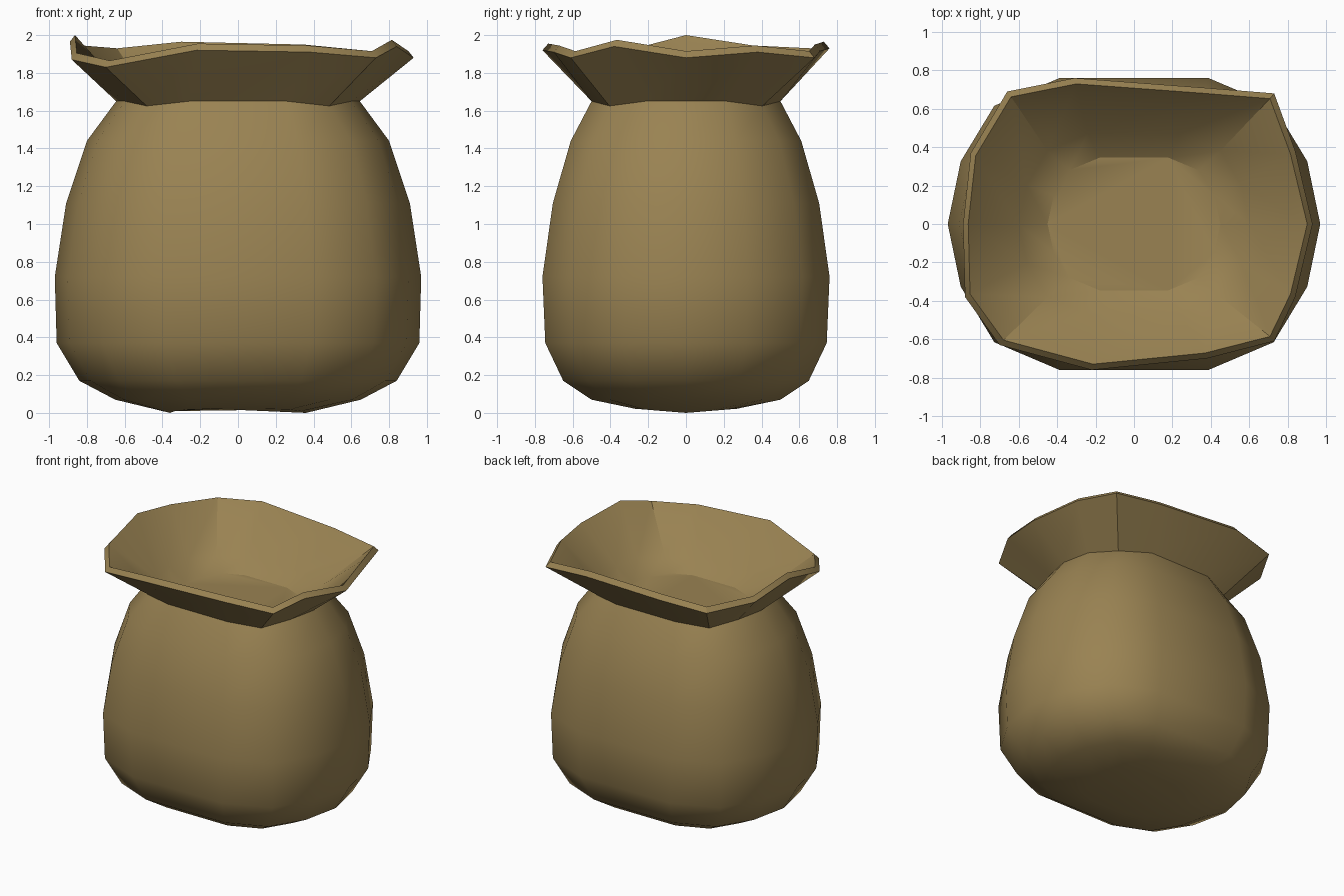
import bpy, bmesh, math

cube = bpy.data.objects.get("Cube")
if cube:
    bpy.data.objects.remove(cube, do_unlink=True)

# Burlap colour
cloth = bpy.data.materials.new("tan_burlap")
cloth.use_nodes = True
colour = (0.32, 0.225, 0.085, 1)
cloth.diffuse_color = colour
bsdf = cloth.node_tree.nodes["Principled BSDF"]
bsdf.inputs["Base Color"].default_value = colour
bsdf.inputs["Roughness"].default_value = 0.9

# Rounded-rectangle outline with 14 sides, mirrored from one quarter
QUARTER = [(0.93, 0.43), (0.75, 0.81), (0.4, 1)]
HALF = QUARTER + [(-x, y) for x, y in reversed(QUARTER)]
OUTLINE = [(1, 0)] + HALF + [(-1, 0)] + [(x, -y) for x, y in reversed(HALF)]


def ring(half_x, half_y, z, dip=0.0, ridge=0.0):
    """Horizontal loop; dip lowers the corners, ridge raises front and back."""
    return [(half_x * x, half_y * y,
             z - dip * (abs(x) == QUARTER[1][0]) + ridge * abs(y))
            for x, y in OUTLINE]


def skin(name, rings, cap_first=False, cap_last=False):
    bm = bmesh.new()
    loops = [[bm.verts.new(p) for p in r] for r in rings]
    n = len(OUTLINE)
    for low, high in zip(loops, loops[1:]):
        for i in range(n):
            j = (i + 1) % n
            bm.faces.new((low[i], low[j], high[j], high[i]))
    if cap_first:
        bm.faces.new(list(reversed(loops[0])))
    if cap_last:
        bm.faces.new(loops[-1])
    mesh = bpy.data.meshes.new(name)
    bm.to_mesh(mesh)
    bm.free()
    mesh.materials.append(cloth)
    obj = bpy.data.objects.new(name, mesh)
    bpy.context.collection.objects.link(obj)
    return obj


def smooth(obj, degrees):
    bpy.ops.object.select_all(action="DESELECT")
    obj.select_set(True)
    bpy.context.view_layer.objects.active = obj
    bpy.ops.object.shade_smooth_by_angle(angle=math.radians(degrees))


neck = ring(0.645, 0.5, 1.65, dip=0.025)

# Plump body from the underside up to the neck
body_profile = [(0.65, 0.5, 0.07), (0.84, 0.65, 0.17), (0.96, 0.745, 0.37),
                (0.97, 0.76, 0.72), (0.91, 0.705, 1.11), (0.8, 0.61, 1.44)]
underside = ring(0.36, 0.27, 0, ridge=0.022)
body = skin("sack_body",
            [underside] + [ring(*p) for p in body_profile] + [neck],
            cap_first=True)
smooth(body, 80)

# Uneven flared rim, counter-clockwise from the left side
rim = [(0.93, 0, 1.88), (0.84, 0.38, 1.91), (0.73, 0.68, 1.88),
       (0.36, 0.71, 1.915), (-0.31, 0.76, 1.93), (-0.66, 0.69, 1.895),
       (-0.85, 0.37, 1.91), (-0.89, 0, 1.965), (-0.88, -0.38, 1.87),
       (-0.7, -0.63, 1.83), (-0.22, -0.76, 1.92), (0.38, -0.7, 1.91),
       (0.73, -0.61, 1.88), (0.84, -0.38, 1.94)]
lip = [(x * 0.97, y * 0.96, z + 0.035) for x, y, z in rim]

# Collar folds over the lip and down to the filled top inside
collar = skin("sack_collar",
              [neck, rim, lip, ring(0.6, 0.47, 1.66, dip=0.015),
               ring(0.45, 0.345, 1.57)],
              cap_last=True)
smooth(collar, 30)
